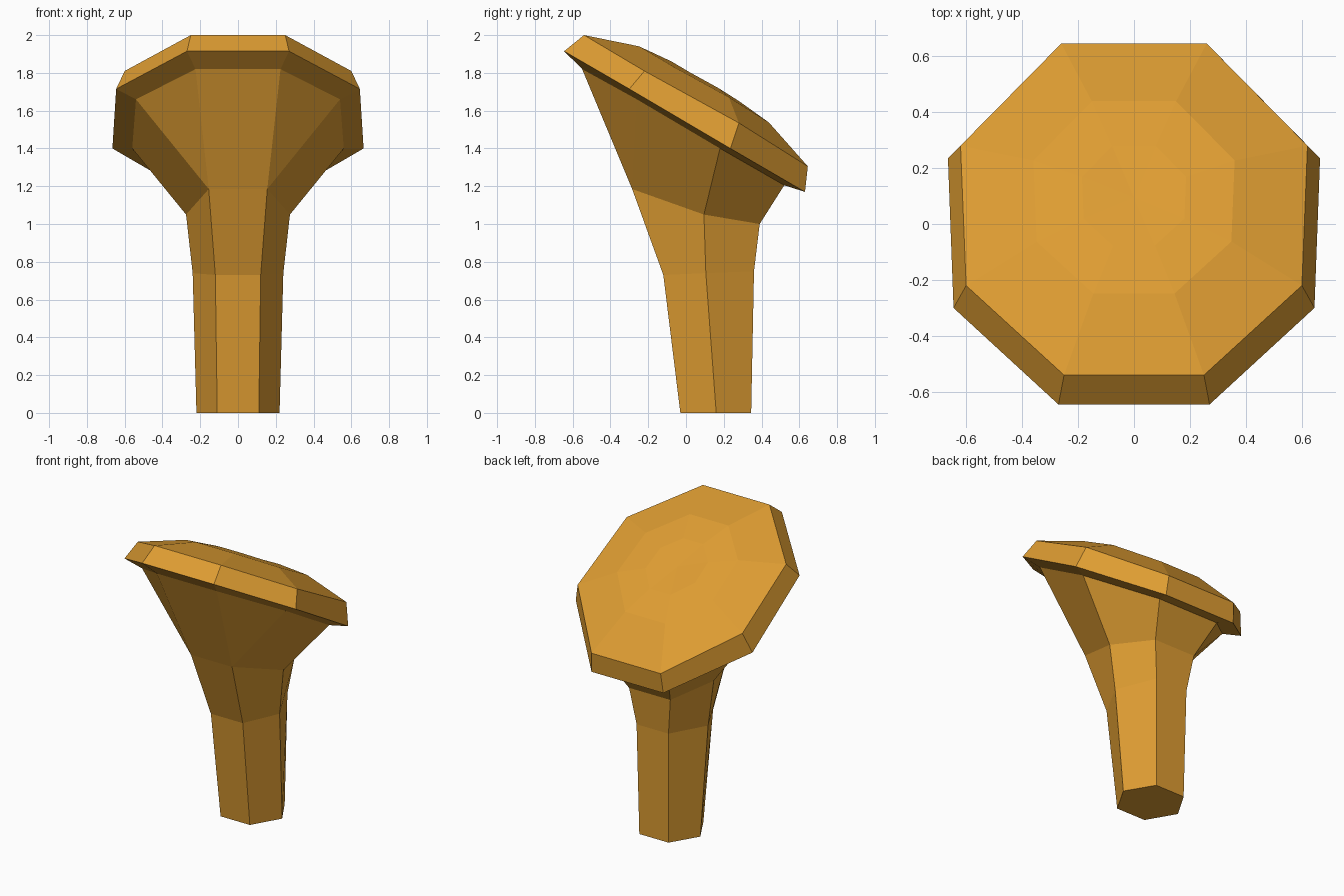
import bpy
import bmesh
from mathutils import Vector

if "Cube" in bpy.data.objects:
    bpy.data.objects.remove(bpy.data.objects["Cube"], do_unlink=True)

amber = bpy.data.materials.new("amber")
amber.use_nodes = True
colour = (0.73, 0.335, 0.032, 1)
amber.diffuse_color = colour
amber.node_tree.nodes["Principled BSDF"].inputs["Base Color"].default_value = colour


def mirrored(half):
    """Close a front-to-back half outline (+x side) into a full ring."""
    pts = [Vector(p) for p in half]
    return pts + [Vector((-p.x, p.y, p.z)) for p in reversed(pts)]


def add_ring(bm, pts):
    return [bm.verts.new(p) for p in pts]


def bridge(bm, a, b):
    for i in range(len(a)):
        j = (i + 1) % len(a)
        bm.faces.new((a[i], a[j], b[j], b[i]))


def finish(name, bm):
    bmesh.ops.recalc_face_normals(bm, faces=bm.faces[:])
    mesh = bpy.data.meshes.new(name)
    bm.to_mesh(mesh)
    bm.free()
    mesh.materials.append(amber)
    obj = bpy.data.objects.new(name, mesh)
    bpy.context.collection.objects.link(obj)
    return obj


# Octagonal outlines of the tilted head, front to back
neck_top = mirrored([(.225, -.55, 1.82), (.54, -.26, 1.66), (.56, .18, 1.40), (.23, .52, 1.205)])
rim_low = mirrored([(.27, -.645, 1.915), (.645, -.30, 1.715), (.665, .235, 1.40), (.27, .63, 1.17)])
rim_high = mirrored([(.25, -.54, 2.0), (.60, -.22, 1.81), (.62, .28, 1.535), (.26, .645, 1.305)])

# Six-sided stem that flares into the octagonal neck
bm = bmesh.new()
stem = [add_ring(bm, mirrored(h)) for h in (
    [(.11, -.03, 0), (.22, .16, 0), (.11, .345, 0)],
    [(.12, -.12, .73), (.24, .105, .74), (.12, .36, .75)],
    [(.155, -.285, 1.185), (.275, .095, 1.05), (.155, .39, 1.0)],
)]
bm.faces.new(stem[0])
bridge(bm, stem[0], stem[1])
bridge(bm, stem[1], stem[2])
hexa, octa = stem[2], add_ring(bm, neck_top)
match = [0, 1, 1, 2, 3, 4, 4, 5]
for i in range(8):
    j = (i + 1) % 8
    a, b = match[i], match[j]
    # front and back corners each fan out to two octagon corners
    if i in (0, 6):
        a = b = 0 if i == 0 else 5
    elif i == 1:
        a, b = 0, 1
    elif i == 5:
        a, b = 4, 5
    elif i == 2:
        a, b = 1, 2
    elif i == 4:
        a, b = 3, 4
    corners = [hexa[a]] if a == b else [hexa[a], hexa[b]]
    bm.faces.new(corners + [octa[j], octa[i]])
bm.faces.new((hexa[5], hexa[0], octa[0], octa[7])) if not any(
    octa[0] in f.verts and octa[7] in f.verts for f in bm.faces) else None
finish("stem", bm)

# Head: sloping underside, bevelled rim and low faceted dome
bm = bmesh.new()
under, low, high = (add_ring(bm, r) for r in (neck_top, rim_low, rim_high))
bridge(bm, under, low)
bridge(bm, low, high)
centre = sum(rim_high, Vector()) / 8
normal = Vector((0, .5, .866))
last = high
for scale, lift in ((.58, .095), (.3, .112)):
    ring = add_ring(bm, [centre + (p - centre) * scale + normal * lift for p in rim_high])
    bridge(bm, last, ring)
    last = ring
peak = bm.verts.new(centre + normal * .105)
for i in range(8):
    bm.faces.new((last[i], last[(i + 1) % 8], peak))
finish("head", bm)
